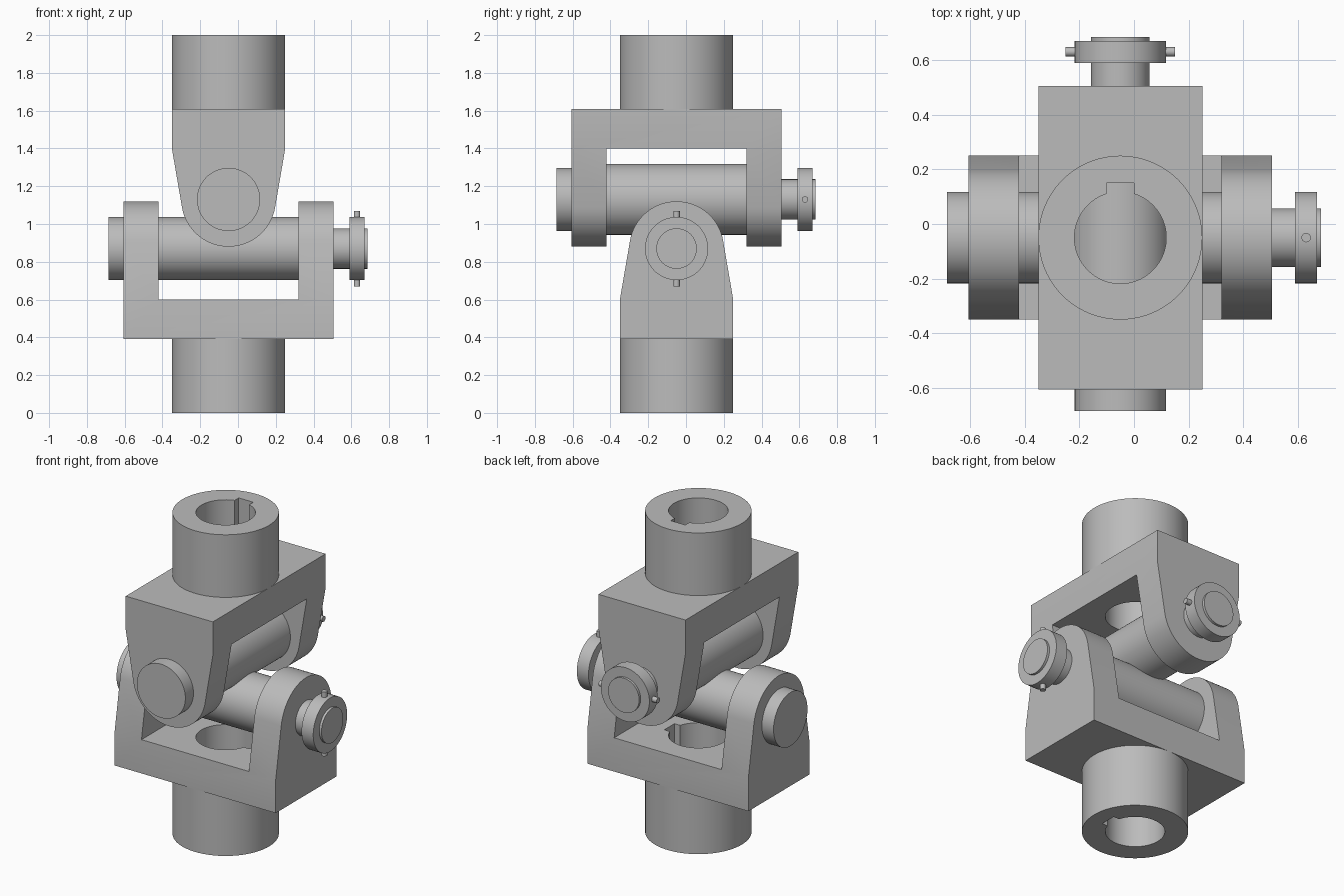
import bpy
import bmesh
from math import radians, pi, sin, cos, atan2, acos, hypot
from mathutils import Matrix, Vector

if "Cube" in bpy.data.objects:
    bpy.data.objects.remove(bpy.data.objects["Cube"], do_unlink=True)

steel = bpy.data.materials.new("plain grey steel")
steel.use_nodes = True
GREY = (0.5, 0.5, 0.5, 1)
steel.diffuse_color = GREY
steel.node_tree.nodes["Principled BSDF"].inputs["Base Color"].default_value = GREY

C = -0.05        # shaft axis, in both x and y
PIN_Z = 1.13     # height of the upper pin
# The lower half is the upper one with x and y swapped and z flipped
FLIP = Matrix(((0, 1, 0, 0), (1, 0, 0, 0), (0, 0, -1, 2), (0, 0, 0, 1)))


def finish(name, bm, matrix):
    bmesh.ops.recalc_face_normals(bm, faces=bm.faces)
    mesh = bpy.data.meshes.new(name)
    bm.to_mesh(mesh)
    bm.free()
    mesh.transform(matrix)
    mesh.materials.append(steel)
    obj = bpy.data.objects.new(name, mesh)
    bpy.context.collection.objects.link(obj)
    return obj


def prism(name, outline, depth, matrix):
    """Extrude a closed outline of 3D points along the depth vector."""
    bm = bmesh.new()
    face = bm.faces.new([bm.verts.new(p) for p in outline])
    made = bmesh.ops.extrude_face_region(bm, geom=[face])["geom"]
    verts = [v for v in made if isinstance(v, bmesh.types.BMVert)]
    bmesh.ops.translate(bm, verts=verts, vec=depth)
    return finish(name, bm, matrix)


def cylinder(name, start, end, radius, matrix, sides=96):
    a, b = Vector(start), Vector(end)
    turn = (b - a).to_track_quat('Z', 'Y').to_matrix().to_4x4()
    bm = bmesh.new()
    bmesh.ops.create_cone(bm, cap_ends=True, segments=sides, radius1=radius,
                          radius2=radius, depth=(b - a).length,
                          matrix=Matrix.Translation((a + b) / 2) @ turn)
    return finish(name, bm, matrix)


def box(name, lo, hi, matrix):
    x, y, z = lo
    X, Y, Z = hi
    return prism(name, [(x, y, z), (X, y, z), (X, Y, z), (x, Y, z)],
                 (0, 0, Z - z), matrix)


def smooth(obj):
    bpy.ops.object.select_all(action='DESELECT')
    obj.select_set(True)
    bpy.context.view_layer.objects.active = obj
    bpy.ops.object.shade_smooth_by_angle(angle=radians(25))


def cut(obj, cutters):
    bpy.context.view_layer.objects.active = obj
    for c in cutters:
        mod = obj.modifiers.new("cut", 'BOOLEAN')
        mod.operation, mod.solver, mod.object = 'DIFFERENCE', 'EXACT', c
        bpy.ops.object.modifier_apply(modifier=mod.name)


def arm_outline(y, half=0.30, radius=0.25, shoulder=1.40, top=1.61):
    """Square shoulders tapering tangentially into a round eye."""
    rise = shoulder - PIN_Z
    a = atan2(rise, half) - acos(radius / hypot(half, rise))
    steps = 48
    arc = [a + (-pi - 2 * a) * i / steps for i in range(steps + 1)]
    points = [(C - half, y, shoulder), (C - half, y, top),
              (C + half, y, top), (C + half, y, shoulder)]
    return points + [(C + radius * cos(t), y, PIN_Z + radius * sin(t)) for t in arc]


def build_half(side, m, sleeve_radius, cotter_dir):
    # Fork: bridge with two tapered arms, plus the shaft hub
    fork = prism(side + "_fork", arm_outline(-0.605), (0, 1.11, 0), m)
    hub = cylinder(side + "_hub", (C, C, 1.61), (C, C, 2), 0.30, m)
    gap = box("gap_cutter", (-1, -0.42, 0.5), (1, 0.32, 1.40), m)
    bore = cylinder("bore_cutter", (C, C, 1.3), (C, C, 2.1), 0.168, m)
    key = box("keyway_cutter", (C - 0.05, C, 1.3), (C + 0.05, 0.15, 2.1), m)
    cut(fork, [gap, bore, key])
    cut(hub, [bore, key])
    for helper in (gap, bore, key):
        bpy.data.objects.remove(helper, do_unlink=True)

    # Pin: head, body between the arms, neck, collar and cotter
    def along(name, y0, y1, radius):
        return cylinder(side + name, (C, y0, PIN_Z), (C, y1, PIN_Z), radius, m)

    parts = [fork, hub,
             along("_pin_head", -0.685, -0.50, 0.167),
             along("_pin_body", -0.50, 0.40, sleeve_radius),
             along("_pin_neck", 0.40, 0.685, 0.107),
             along("_pin_collar", 0.59, 0.67, 0.167)]
    middle, reach = Vector((C, 0.63, PIN_Z)), Vector(cotter_dir) * 0.20
    parts.append(cylinder(side + "_cotter", middle - reach, middle + reach,
                          0.017, m, 24))
    for p in parts:
        smooth(p)


build_half("upper", Matrix.Identity(4), 0.187, (1, 0, 0))
build_half("lower", FLIP, 0.167, (0, 0, 1))
